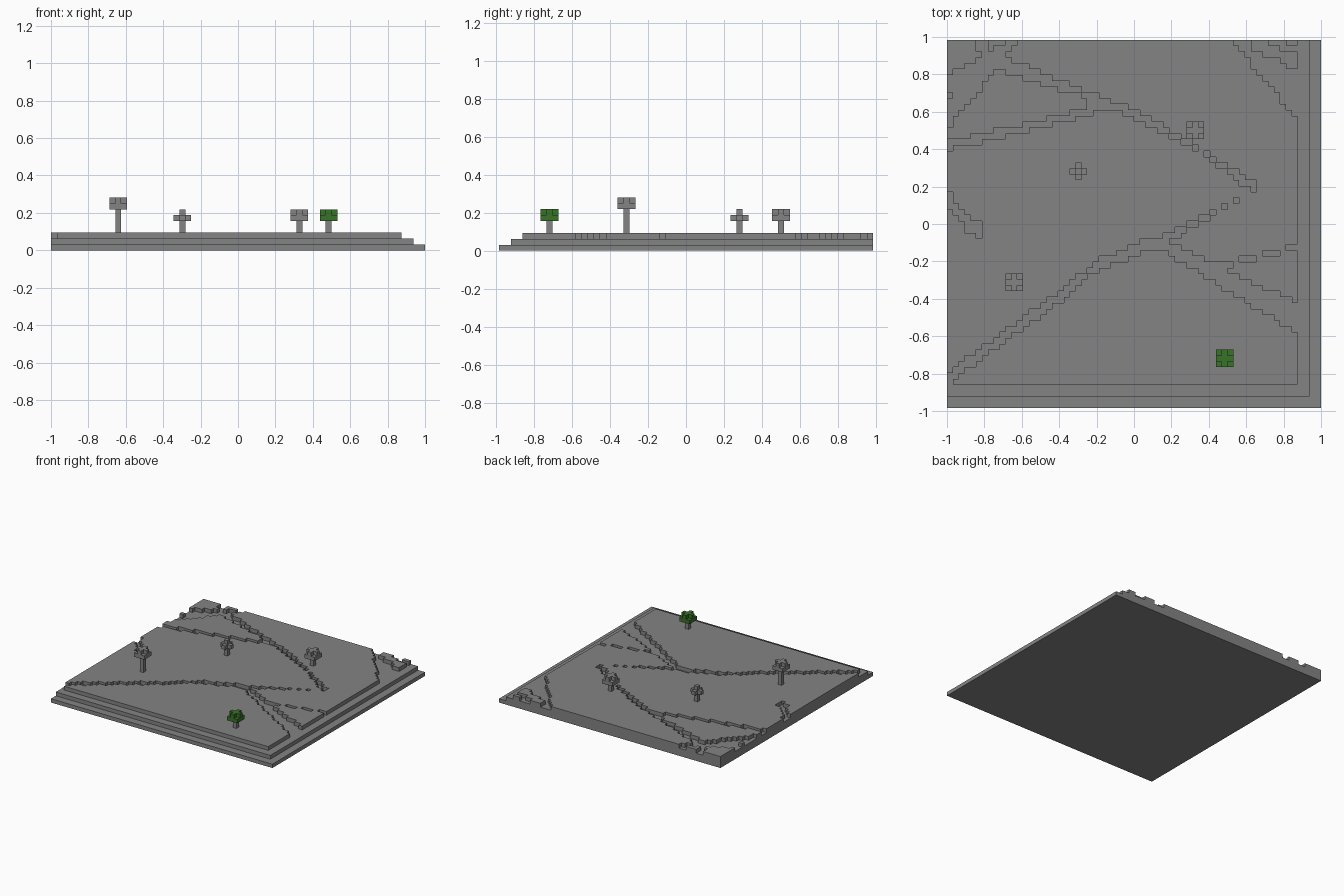
import bpy
import bmesh

UNIT = 2 / 64          # edge of one block
NX, NY = 64, 63        # blocks across and deep
X0, Y0 = -1.0, -NY * UNIT / 2

cube = bpy.data.objects.get("Cube")
if cube:
    bpy.data.objects.remove(cube, do_unlink=True)


def make_material(name, color):
    mat = bpy.data.materials.new(name)
    mat.use_nodes = True
    mat.diffuse_color = color
    mat.node_tree.nodes["Principled BSDF"].inputs["Base Color"].default_value = color
    return mat


stone = make_material("stone grey", (0.23, 0.23, 0.23, 1))
leaf = make_material("leaf green", (0.04, 0.17, 0.022, 1))


def block_object(name, blocks, material):
    """Outer skin of a set of (i, j, k) blocks."""
    blocks = set(blocks)
    bm = bmesh.new()
    for block in blocks:
        for axis in range(3):
            u, v = (axis + 1) % 3, (axis + 2) % 3
            for side in (0, 1):
                neighbour = list(block)
                neighbour[axis] += 2 * side - 1
                if tuple(neighbour) in blocks:
                    continue
                ring = [(0, 0), (1, 0), (1, 1), (0, 1)]
                if not side:
                    ring.reverse()
                corners = []
                for a, b in ring:
                    p = list(block)
                    p[axis] += side
                    p[u] += a
                    p[v] += b
                    corners.append(bm.verts.new(
                        (X0 + p[0] * UNIT, Y0 + p[1] * UNIT, p[2] * UNIT)))
                bm.faces.new(corners)
    bmesh.ops.remove_doubles(bm, verts=bm.verts[:], dist=UNIT / 100)
    mesh = bpy.data.meshes.new(name)
    bm.to_mesh(mesh)
    bm.free()
    mesh.materials.append(material)
    obj = bpy.data.objects.new(name, mesh)
    bpy.context.collection.objects.link(obj)
    return obj


def slab(name, x_end, y_start, level):
    """Plain rectangular layer, one block thick."""
    bpy.ops.mesh.primitive_cube_add(size=1)
    obj = bpy.context.object
    obj.name = name
    width, depth = x_end * UNIT, (NY - y_start) * UNIT
    obj.scale = (width, depth, UNIT)
    obj.location = (X0 + width / 2, -Y0 - depth / 2, (level + 0.5) * UNIT)
    obj.data.materials.append(stone)


def inside(x, y, outline):
    hit = False
    for (ax, ay), (bx, by) in zip(outline, outline[1:] + outline[:1]):
        if (ay > y) != (by > y) and x < ax + (y - ay) * (bx - ax) / (by - ay):
            hit = not hit
    return hit


def plateau(name, outline):
    """Raised block layer filling an outline, cut by the terrace edges."""
    blocks = [(i, j, 2) for i in range(NX - 4) for j in range(4, NY)
              if inside(X0 + (i + 0.5) * UNIT, Y0 + (j + 0.5) * UNIT, outline)]
    block_object(name, blocks, stone)


# Terraced base
slab("base_layer", NX, 0, 0)
slab("middle_layer", NX - 2, 2, 1)

# Top layer, split into plateaus by narrow channels
plateau("front_plateau", [
    (-.97, -.9), (.9, -.9), (.9, -.6), (.15, -.14), (.08, -.14),
    (-.2, -.25), (-.4, -.42), (-.97, -.83)])
plateau("central_plateau", [
    (-1.1, -.87), (-.4, -.36), (-.2, -.2), (.05, -.08), (.18, -.06),
    (.63, .18), (.33, .4), (0, .57), (-.09, .61), (-.2, .61), (-.25, .58),
    (-1.1, .37), (-1.1, .25), (-1, .2), (-.93, .08), (-.81, -.01), (-.81, -.08),
    (-.88, -.05), (-.95, .05), (-1, .1), (-1.1, .1)])
plateau("right_plateau", [
    (.18, -.1), (.4, -.2), (.5, -.2), (.9, -.1), (.9, .53), (.53, .97),
    (.53, 1.1), (-.63, 1.1), (-.63, .97), (-.69, .92), (-.66, .88),
    (-.42, .78), (-.13, .66), (.03, .6), (.22, .49), (.42, .36), (.68, .2)])
plateau("right_wedge", [(.42, -.22), (.5, -.23), (.9, -.13), (.9, -.43)])
plateau("left_plateau", [
    (-1.1, .41), (-.25, .62), (-.25, .68), (-.45, .73), (-.74, .83),
    (-.85, .68), (-1, .51), (-1.1, .48)])
plateau("back_left_plateau", [
    (-1.1, .77), (-.88, .85), (-.8, .92), (-.85, .95), (-.85, 1.1), (-1.1, 1.1)])
plateau("back_left_wedge", [(-.78, .93), (-.69, .95), (-.69, 1.1), (-.78, 1.1)])
plateau("left_edge_block", [(-1, .67), (-.97, .67), (-.97, .71), (-1, .71)])
plateau("back_right_ridge", [
    (.62, 1.1), (.62, .93), (.78, .88), (.84, .83), (.9, .83), (.9, .92),
    (.72, .95), (.72, 1.1)])
plateau("back_right_corner", [(.8, 1.1), (.8, .95), (.9, .95), (.9, 1.1)])

# Trees: canopy shapes as offsets from the trunk top
RING = range(-1, 2)
cross = [(a, b) for a in RING for b in RING if a * b == 0]
full = [(a, b) for a in RING for b in RING]


def tree(name, i, j, height, lower, upper, material):
    bottom = 3 + height
    block_object(name + "_trunk", [(i, j, k) for k in range(3, bottom)], stone)
    block_object(name + "_canopy",
                 [(i + a, j + b, bottom) for a, b in lower] +
                 [(i + a, j + b, bottom + 1) for a, b in upper], material)


tree("tall_tree", 11, 21, 4, full, cross, stone)
tree("back_tree", 42, 47, 2, full, cross, stone)
tree("green_tree", 47, 8, 2, full, cross, leaf)
tree("small_tree", 22, 40, 2, cross, [(0, 0)], stone)
